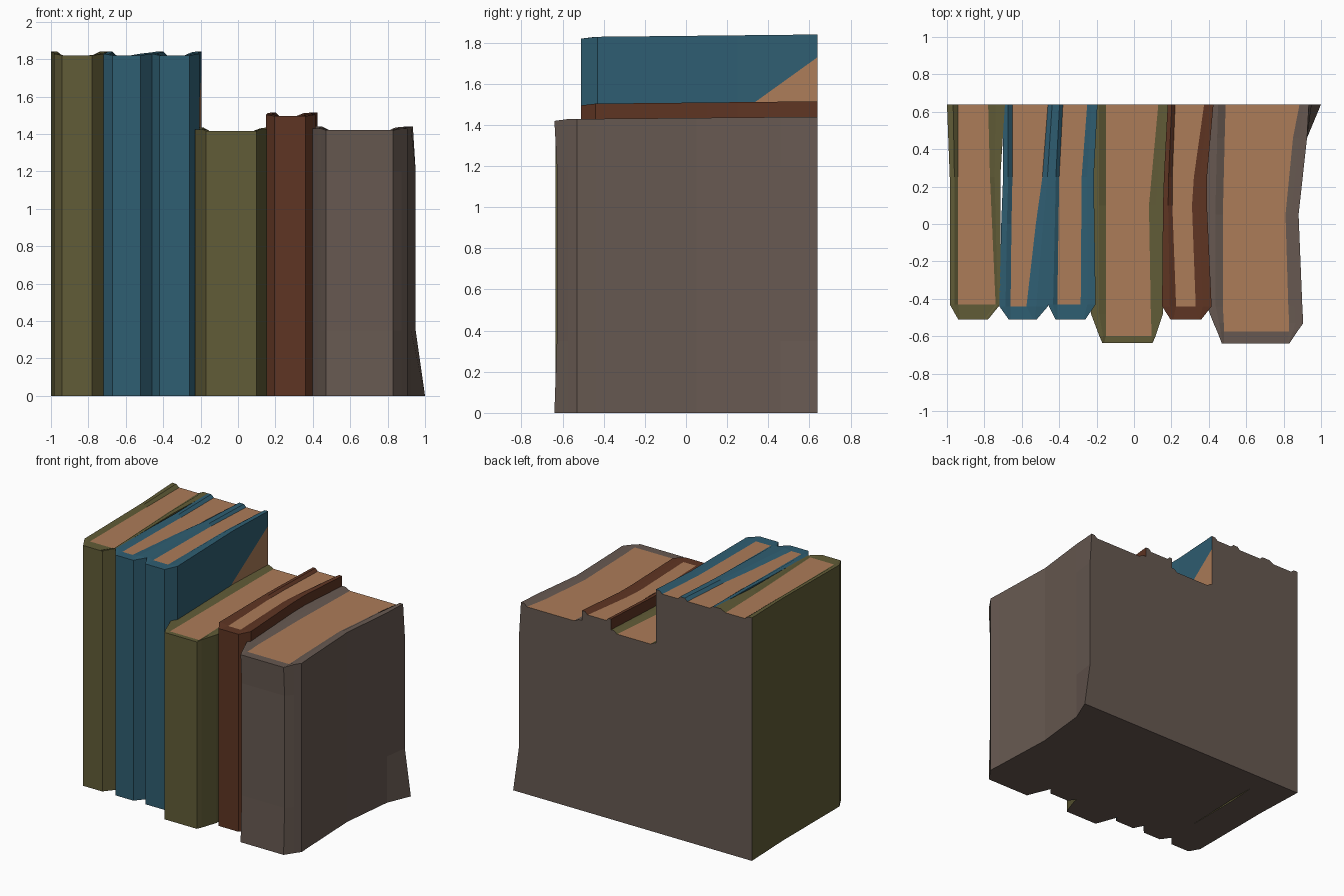
import bpy, bmesh
from mathutils import Vector

if "Cube" in bpy.data.objects:
    bpy.data.objects.remove(bpy.data.objects["Cube"])


def material(name, rgb):
    # sRGB bytes to linear flat colour
    lin = [((c / 255 + 0.055) / 1.055) ** 2.4 for c in rgb]
    m = bpy.data.materials.new(name)
    m.diffuse_color = (*lin, 1)
    m.use_nodes = True
    m.node_tree.nodes["Principled BSDF"].inputs["Base Color"].default_value = m.diffuse_color
    return m


PAGES = material("tan pages", (172, 124, 89))
OLIVE = material("olive cover", (97, 92, 55))
BLUE = material("blue cover", (47, 94, 114))
BROWN = material("red brown cover", (95, 53, 35))
GREY = material("grey brown cover", (103, 89, 81))
BACK_Y = 0.64


def book(name, cover, h, stations, edit=None, rim=0.02):
    """Loft a book along y. Station: (y, left outer, left inner, right inner, right outer).
    Cover boards rise as rims on both sides of the pages; first station is the spine face."""
    bm = bmesh.new()
    rings = []
    y0 = stations[0][0]
    for i, (y, lo, li, ri, ro) in enumerate(stations):
        r = 0 if i == 0 else rim * (0.4 + 0.6 * (y - y0) / (BACK_Y - y0))
        ls, rs = lo + 0.55 * (li - lo), ro + 0.55 * (ri - ro)
        sec = [(lo, 0), (lo, h + r), (ls, h + r), (li, h),
               (ri, h), (rs, h + r), (ro, h + r), (ro, 0)]
        rings.append([bm.verts.new((x, y, z)) for x, z in sec])
    for i in range(len(rings) - 1):
        a, b = rings[i], rings[i + 1]
        for k in range(8):
            n = (k + 1) % 8
            f = bm.faces.new((a[k], a[n], b[n], b[k]))
            if k == 3 and i > 0:
                f.material_index = 1      # page block
            elif k == 7:
                f.material_index = 2      # underside
    bm.faces.new(rings[0])
    bm.faces.new(rings[-1][::-1]).material_index = 2   # flat back
    bmesh.ops.recalc_face_normals(bm, faces=bm.faces[:])
    if edit:
        edit(bm)
    me = bpy.data.meshes.new(name)
    bm.to_mesh(me)
    bm.free()
    for m in (cover, PAGES, GREY):
        me.materials.append(m)
    bpy.context.collection.objects.link(bpy.data.objects.new(name, me))


def tan_corner(bm):
    # exposed tan triangle on the right board, low at the back
    co, no = Vector((0, 0.64, 1.73)), Vector((0, 0.23, -0.32))
    side = {f for f in bm.faces if f.normal.x > 0.9 and f.calc_area() > 0.1}
    geom = set(side)
    for f in side:
        geom.update(f.edges)
        geom.update(f.verts)
    bmesh.ops.bisect_plane(bm, geom=list(geom), plane_co=co, plane_no=no)
    bm.normal_update()
    for f in bm.faces:
        c = f.calc_center_median()
        if f.normal.x > 0.9 and (c - co).dot(no) > 0 and f.material_index == 0:
            f.material_index = 1


def flare(bm):
    # waisted spine and flared bottom back corner
    for z in (0.35, 1.2):
        bmesh.ops.bisect_plane(bm, geom=bm.verts[:] + bm.edges[:] + bm.faces[:],
                               plane_co=(0, 0, z), plane_no=(0, 0, 1))
    for v in bm.verts:
        if 0.3 < v.co.z < 1.25 and v.co.y < -0.6:
            v.co.y += 0.012
        if v.co.y > 0.6 and v.co.x > 0.9:
            if v.co.z < 0.01:
                v.co.x = 1.0
            elif v.co.z < 1.25:
                v.co.x = 0.95


book("tall_olive_book", OLIVE, 1.82, [
    (-0.51, -0.94, -0.93, -0.80, -0.78),
    (-0.43, -0.985, -0.94, -0.74, -0.715),
    (0.25, -0.985, -0.94, -0.77, -0.715),
    (BACK_Y, -1.0, -0.94, -0.78, -0.69)])

book("left_blue_book", BLUE, 1.82, [
    (-0.51, -0.67, -0.66, -0.54, -0.52),
    (-0.44, -0.72, -0.66, -0.575, -0.46),
    (0.0, -0.71, -0.655, -0.525, -0.44),
    (0.25, -0.70, -0.65, -0.49, -0.43),
    (BACK_Y, -0.70, -0.65, -0.46, -0.41)])

book("right_blue_book", BLUE, 1.82, [
    (-0.51, -0.42, -0.41, -0.28, -0.26),
    (-0.43, -0.46, -0.41, -0.285, -0.205),
    (0.25, -0.44, -0.40, -0.28, -0.215),
    (BACK_Y, -0.42, -0.38, -0.25, -0.195)], tan_corner)

book("short_olive_book", OLIVE, 1.415, [
    (-0.635, -0.17, -0.16, 0.09, 0.10),
    (-0.60, -0.185, -0.15, 0.095, 0.115),
    (-0.48, -0.23, -0.15, 0.09, 0.155),
    (0.1, -0.23, -0.15, 0.08, 0.165),
    (BACK_Y, -0.23, -0.15, 0.13, 0.19)])

book("red_brown_book", BROWN, 1.495, [
    (-0.51, 0.195, 0.21, 0.34, 0.36),
    (-0.44, 0.15, 0.225, 0.33, 0.415),
    (0.1, 0.155, 0.205, 0.31, 0.39),
    (0.25, 0.16, 0.205, 0.32, 0.39),
    (BACK_Y, 0.18, 0.22, 0.375, 0.425)])

book("thick_grey_book", GREY, 1.42, [
    (-0.64, 0.47, 0.48, 0.82, 0.83),
    (-0.575, 0.445, 0.48, 0.83, 0.873),
    (-0.53, 0.425, 0.48, 0.83, 0.905),
    (-0.44, 0.39, 0.475, 0.825, 0.90),
    (0.05, 0.385, 0.475, 0.81, 0.88),
    (0.46, 0.395, 0.485, 0.85, 0.925),
    (BACK_Y, 0.40, 0.49, 0.885, 0.935)], flare)
